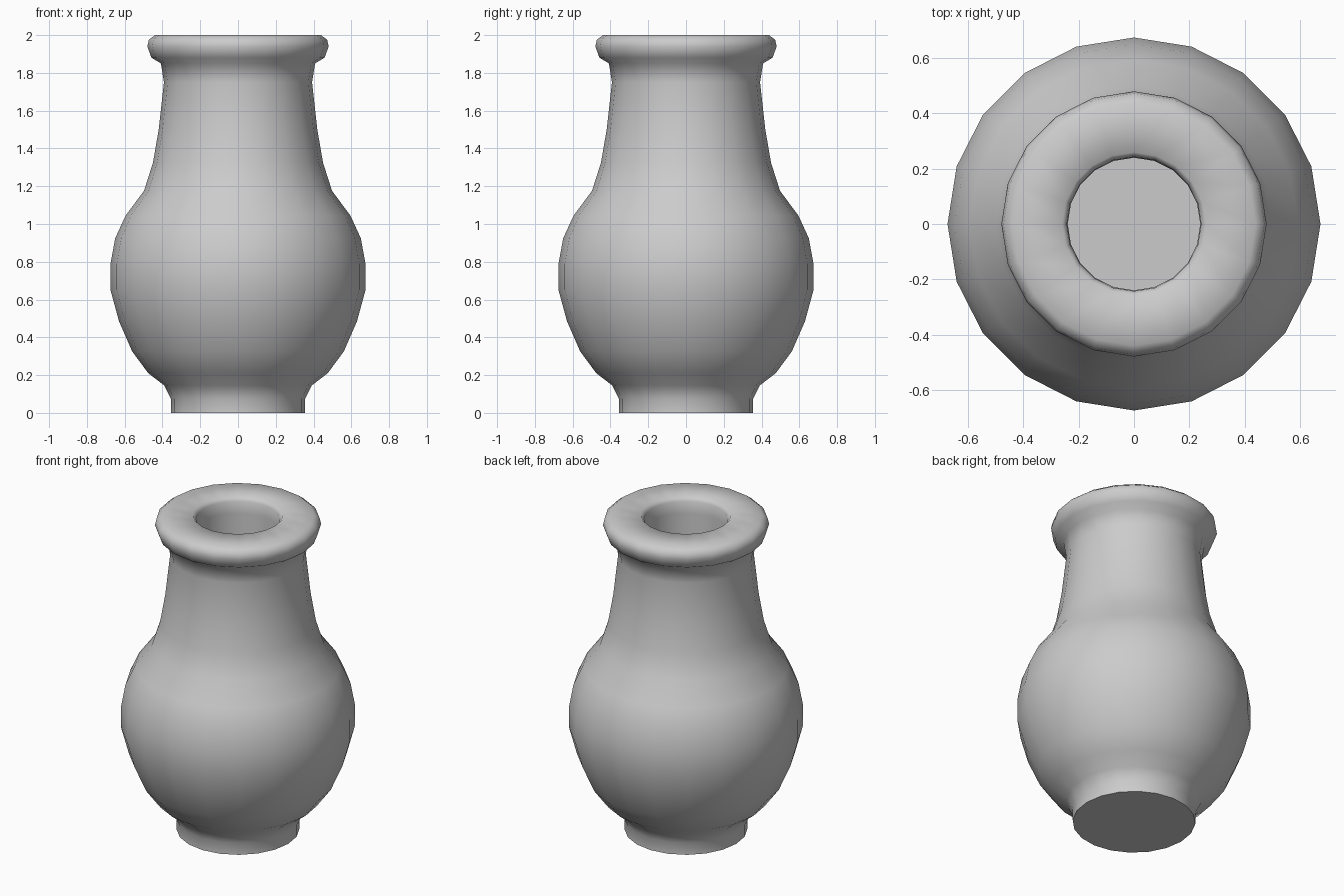
import bpy, bmesh, math

if "Cube" in bpy.data.objects:
    bpy.data.objects.remove(bpy.data.objects["Cube"])

SIDES = 20

# Half profile (radius, height): foot, belly, neck, rolled rim, inner bore
profile = [
    (0.355, 0.0), (0.355, 0.075), (0.39, 0.145),
    (0.475, 0.21), (0.56, 0.325), (0.63, 0.485), (0.675, 0.65),
    (0.675, 0.79), (0.65, 0.925), (0.595, 1.045), (0.498, 1.175),
    (0.45, 1.325), (0.42, 1.5), (0.392, 1.75),
    (0.408, 1.85), (0.458, 1.88), (0.48, 1.94), (0.472, 1.975), (0.44, 2.0),
    (0.26, 2.0), (0.243, 1.975), (0.24, 1.9), (0.24, 0.08),
]

bm = bmesh.new()

# Rings around the z axis
rings = []
for r, z in profile:
    rings.append([bm.verts.new((r * math.cos(2 * math.pi * i / SIDES),
                                r * math.sin(2 * math.pi * i / SIDES), z))
                  for i in range(SIDES)])

# Walls between neighbouring rings
for low, high in zip(rings, rings[1:]):
    for i in range(SIDES):
        j = (i + 1) % SIDES
        bm.faces.new((low[i], low[j], high[j], high[i]))

# Underside and inner floor
bm.faces.new(rings[0][::-1])
bm.faces.new(rings[-1])
bmesh.ops.recalc_face_normals(bm, faces=bm.faces)

mesh = bpy.data.meshes.new("vase")
bm.to_mesh(mesh)
bm.free()
vase = bpy.data.objects.new("vase", mesh)
bpy.context.collection.objects.link(vase)

# Smooth body, crisp foot edge
bpy.context.view_layer.objects.active = vase
vase.select_set(True)
bpy.ops.object.shade_smooth_by_angle(angle=math.radians(60))
